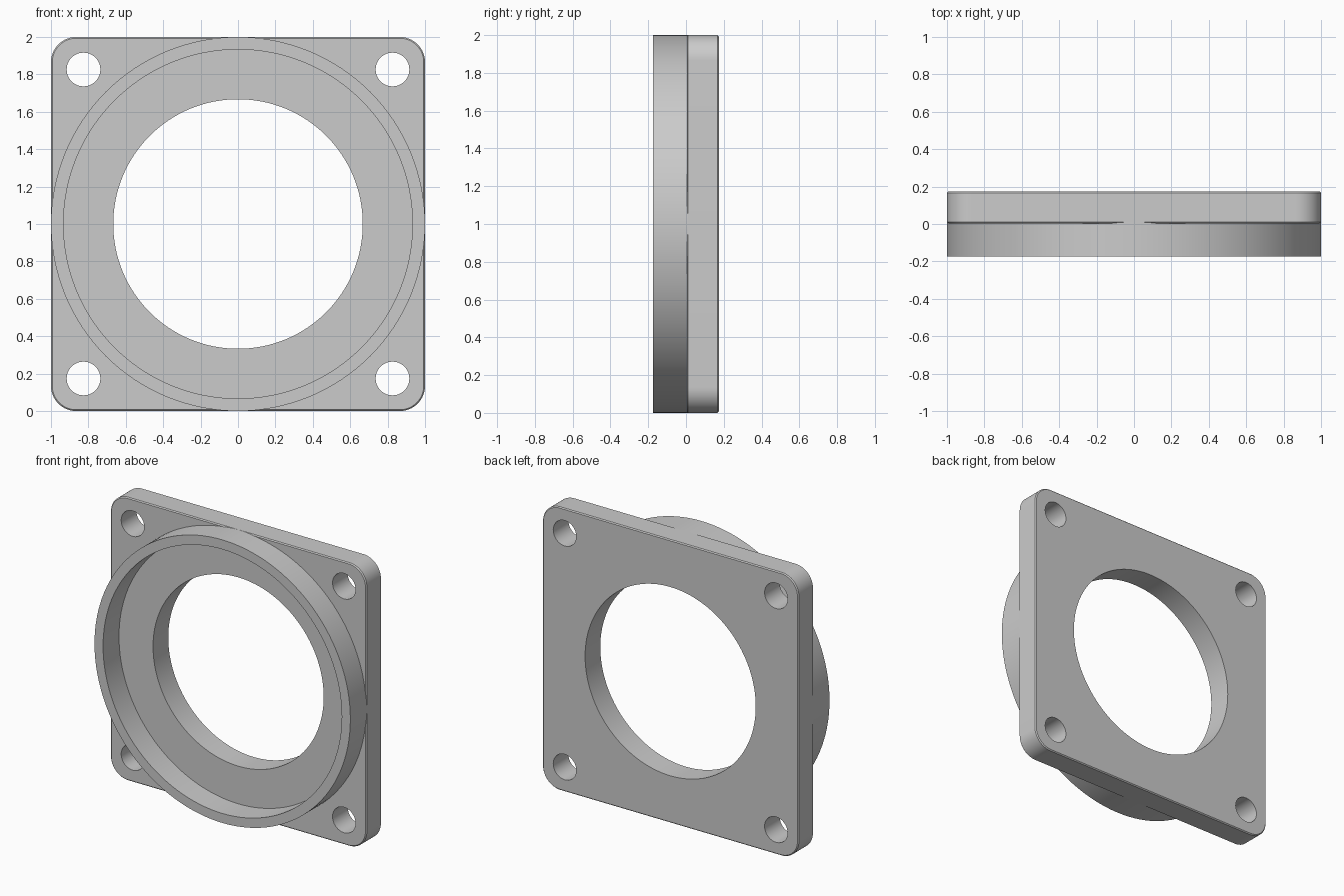
import bpy, bmesh
from math import pi, cos, sin, radians
from mathutils import Vector, Matrix

if "Cube" in bpy.data.objects:
    bpy.data.objects.remove(bpy.data.objects["Cube"])

CZ = 1.0                    # height of the central axis
FRONT, BACK = 0.004, 0.174  # plate faces along y
RIM_FRONT = -0.174


def add_object(name, bm):
    bmesh.ops.recalc_face_normals(bm, faces=bm.faces[:])
    mesh = bpy.data.meshes.new(name)
    bm.to_mesh(mesh)
    bm.free()
    obj = bpy.data.objects.new(name, mesh)
    bpy.context.collection.objects.link(obj)
    return obj


def add_cylinder(bm, x, z, radius, segments):
    place = Matrix.Translation((x, 0.09, z)) @ Matrix.Rotation(pi / 2, 4, 'X')
    bmesh.ops.create_cone(bm, cap_ends=True, segments=segments, radius1=radius,
                          radius2=radius, depth=0.6, matrix=place)


def smooth(obj):
    bpy.ops.object.select_all(action='DESELECT')
    obj.select_set(True)
    bpy.context.view_layer.objects.active = obj
    bpy.ops.object.shade_smooth_by_angle(angle=radians(30))


# Square mounting plate with rounded corners and a fine edge chamfer
def rounded_square(bm, half, radius, y, steps=16):
    verts = []
    c = half - radius
    for q, (sx, sz) in enumerate([(1, 1), (-1, 1), (-1, -1), (1, -1)]):
        for i in range(steps + 1):
            a = q * pi / 2 + i / steps * pi / 2
            verts.append(bm.verts.new((sx * c + radius * cos(a), y,
                                       CZ + sz * c + radius * sin(a))))
    return verts


bm = bmesh.new()
CH = 0.007
loops = [rounded_square(bm, 1 - inset, 0.135 - inset, y) for inset, y in
         [(CH, FRONT), (0, FRONT + CH), (0, BACK - CH), (CH, BACK)]]
for a, b in zip(loops, loops[1:]):
    for i in range(len(a)):
        j = (i + 1) % len(a)
        bm.faces.new((a[i], a[j], b[j], b[i]))
bm.faces.new(loops[0])
bm.faces.new(loops[-1])
plate = add_object("mounting_plate", bm)

# Central opening and four bolt holes
bm = bmesh.new()
add_cylinder(bm, 0, CZ, 0.667, 128)
for sx in (-1, 1):
    for sz in (-1, 1):
        add_cylinder(bm, sx * 0.826, CZ + sz * 0.826, 0.09, 48)
cutter = add_object("hole_cutter", bm)
cutter.hide_render = True

bpy.context.view_layer.objects.active = plate
cut = plate.modifiers.new("holes", 'BOOLEAN')
cut.operation = 'DIFFERENCE'
cut.solver = 'EXACT'
cut.object = cutter
bpy.ops.object.modifier_apply(modifier=cut.name)
bpy.data.objects.remove(cutter, do_unlink=True)
smooth(plate)

# Raised circular rim on the front, slightly seated into the plate
bm = bmesh.new()
profile = [(0.933, RIM_FRONT), (1.0, RIM_FRONT), (1.0, FRONT + CH), (0.933, FRONT + CH)]
verts = [bm.verts.new((r, y, CZ)) for r, y in profile]
edges = [bm.edges.new((verts[i], verts[(i + 1) % 4])) for i in range(4)]
bmesh.ops.spin(bm, geom=verts + edges, cent=(0, 0, CZ), axis=(0, 1, 0),
               angle=2 * pi, steps=128, use_merge=True)
bmesh.ops.remove_doubles(bm, verts=bm.verts[:], dist=1e-5)
smooth(add_object("front_rim", bm))
